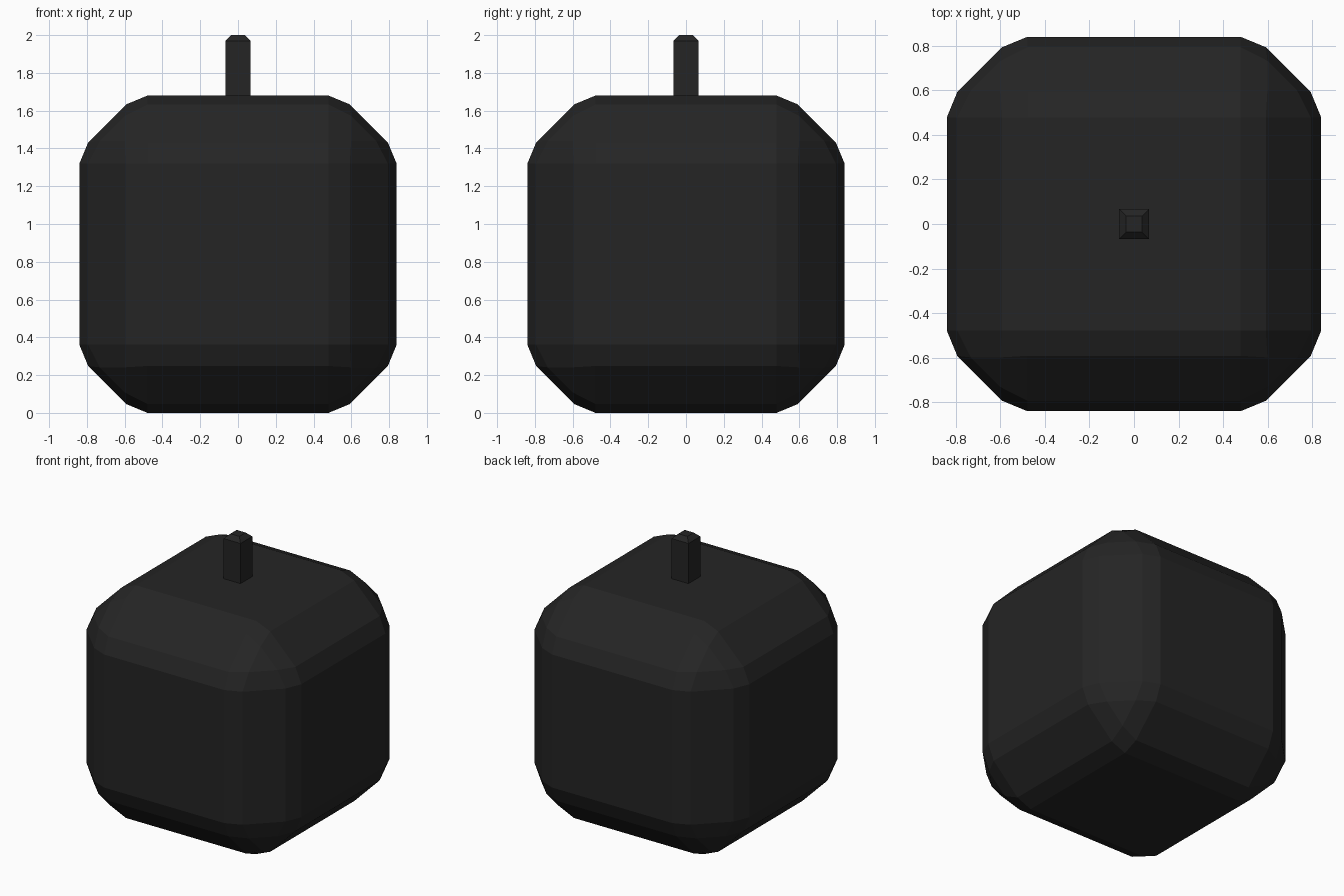
import bpy, bmesh

if "Cube" in bpy.data.objects:
    bpy.data.objects.remove(bpy.data.objects["Cube"])

black = bpy.data.materials.new("matte black")
black.diffuse_color = (0.018, 0.018, 0.018, 1)
black.use_nodes = True
black.node_tree.nodes["Principled BSDF"].inputs["Base Color"].default_value = black.diffuse_color


def box(name, half, z0, z1):
    bm = bmesh.new()
    bmesh.ops.create_cube(bm, size=1)
    for v in bm.verts:
        v.co.x *= 2 * half
        v.co.y *= 2 * half
        v.co.z = z0 + (v.co.z + 0.5) * (z1 - z0)
    me = bpy.data.meshes.new(name)
    ob = bpy.data.objects.new(name, me)
    bpy.context.collection.objects.link(ob)
    me.materials.append(black)
    return ob, bm


def bevel(bm, edges, width):
    bmesh.ops.bevel(bm, geom=edges, offset=width, offset_type='OFFSET',
                    segments=1, profile=0.5, affect='EDGES', clamp_overlap=True)


# Body: cube with wide chamfers, whose edges are softened again
body, bm = box("body", 0.84, 0.0, 1.68)
bevel(bm, bm.edges[:], 0.295)
bevel(bm, bm.edges[:], 0.066)
bm.to_mesh(body.data)
bm.free()

# Stem: square post with a chamfered top
stem, bm = box("stem", 0.067, 1.6, 2.0)
bevel(bm, [e for e in bm.edges if all(v.co.z > 1.9 for v in e.verts)], 0.031)
bm.to_mesh(stem.data)
bm.free()
